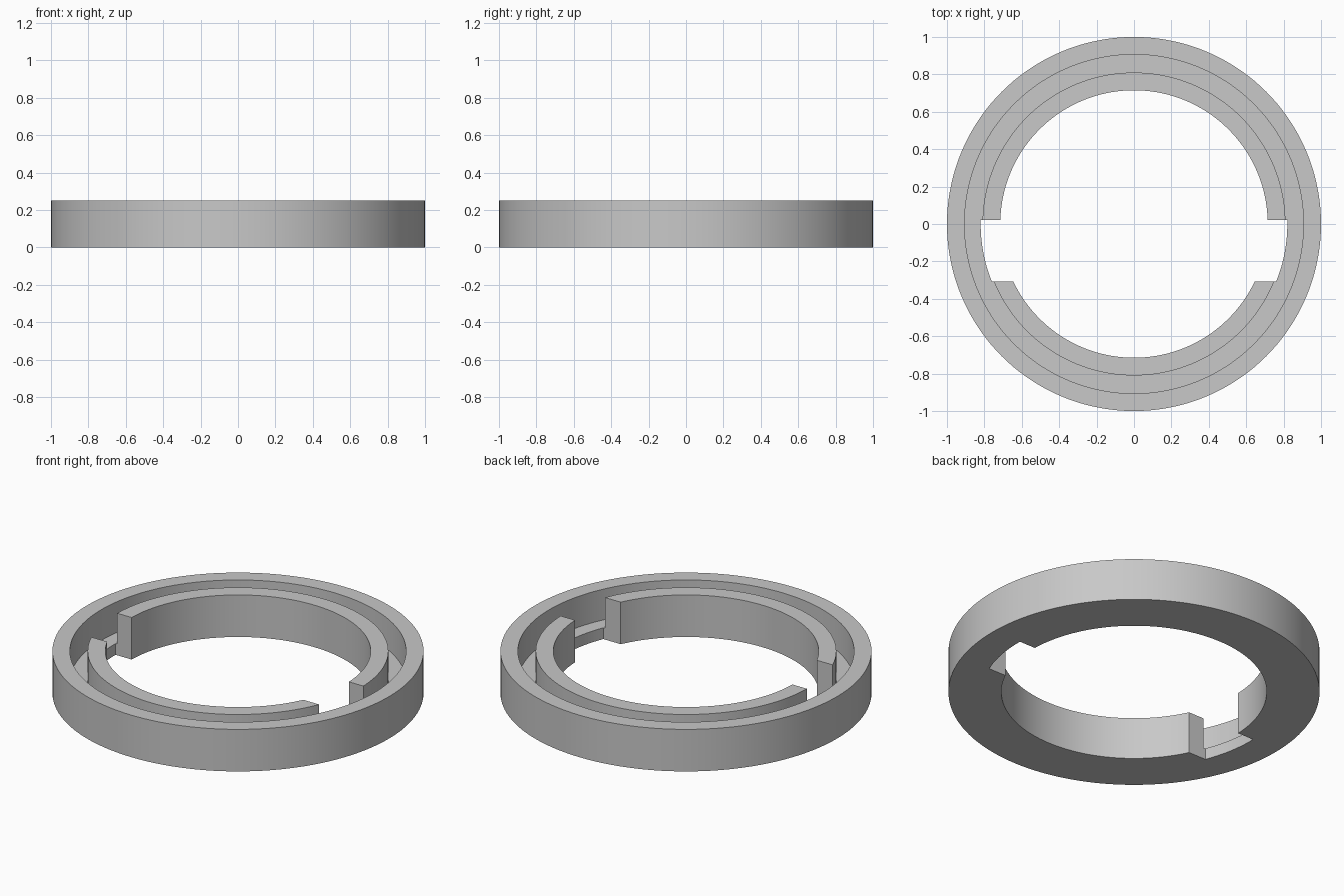
import bpy, bmesh
from math import asin, cos, sin, tau

old = bpy.data.objects.get("Cube")
if old:
    bpy.data.objects.remove(old, do_unlink=True)

HEIGHT, FLOOR = 0.25, 0.067
R_OUT, R_CHANNEL, R_LIP, R_BORE = 1.0, 0.906, 0.81, 0.715
NOTCH_R, NOTCH_FRONT, NOTCH_BACK = 0.82, -0.308, 0.021
STEPS = 144

grey = bpy.data.materials.new("plain_grey")
grey.use_nodes = True
colour = (0.58, 0.58, 0.58, 1)
grey.diffuse_color = colour
grey.node_tree.nodes["Principled BSDF"].inputs["Base Color"].default_value = colour


def add_object(name, bm):
    bmesh.ops.recalc_face_normals(bm, faces=bm.faces)
    mesh = bpy.data.meshes.new(name)
    bm.to_mesh(mesh)
    bm.free()
    obj = bpy.data.objects.new(name, mesh)
    bpy.context.collection.objects.link(obj)
    mesh.materials.append(grey)
    return obj


# Channelled ring: U-shaped section swept round the z axis
section = [(R_BORE, 0), (R_OUT, 0), (R_OUT, HEIGHT), (R_CHANNEL, HEIGHT),
           (R_CHANNEL, FLOOR), (R_LIP, FLOOR), (R_LIP, HEIGHT), (R_BORE, HEIGHT)]
bm = bmesh.new()
loops = []
for i in range(STEPS):
    a = tau * i / STEPS
    loops.append([bm.verts.new((r * cos(a), r * sin(a), z)) for r, z in section])
for i, here in enumerate(loops):
    there = loops[(i + 1) % STEPS]
    for j in range(len(section)):
        k = (j + 1) % len(section)
        bm.faces.new((here[j], there[j], there[k], here[k]))
ring = add_object("channelled_ring", bm)

# Notch cutter: a slab with rounded ends, taking out both sides of the inner wall
a0, a1 = asin(NOTCH_FRONT / NOTCH_R), asin(NOTCH_BACK / NOTCH_R)
arc = [a0 + (a1 - a0) * i / 10 for i in range(11)]
outline = [(NOTCH_R * cos(a), NOTCH_R * sin(a)) for a in arc]
outline += [(-x, y) for x, y in reversed(outline)]
bm = bmesh.new()
base = bm.faces.new([bm.verts.new((x, y, -0.1)) for x, y in outline])
top = bmesh.ops.extrude_face_region(bm, geom=[base])["geom"]
bmesh.ops.translate(bm, vec=(0, 0, HEIGHT + 0.2),
                    verts=[v for v in top if isinstance(v, bmesh.types.BMVert)])
cutter = add_object("notch_cutter", bm)
cutter.hide_render = True

cut = ring.modifiers.new("notches", "BOOLEAN")
cut.operation = "DIFFERENCE"
cut.solver = "EXACT"
cut.object = cutter

bpy.ops.object.select_all(action="DESELECT")
ring.select_set(True)
bpy.context.view_layer.objects.active = ring
bpy.ops.object.modifier_apply(modifier=cut.name)
bpy.data.objects.remove(cutter, do_unlink=True)
bpy.ops.object.shade_smooth_by_angle()
